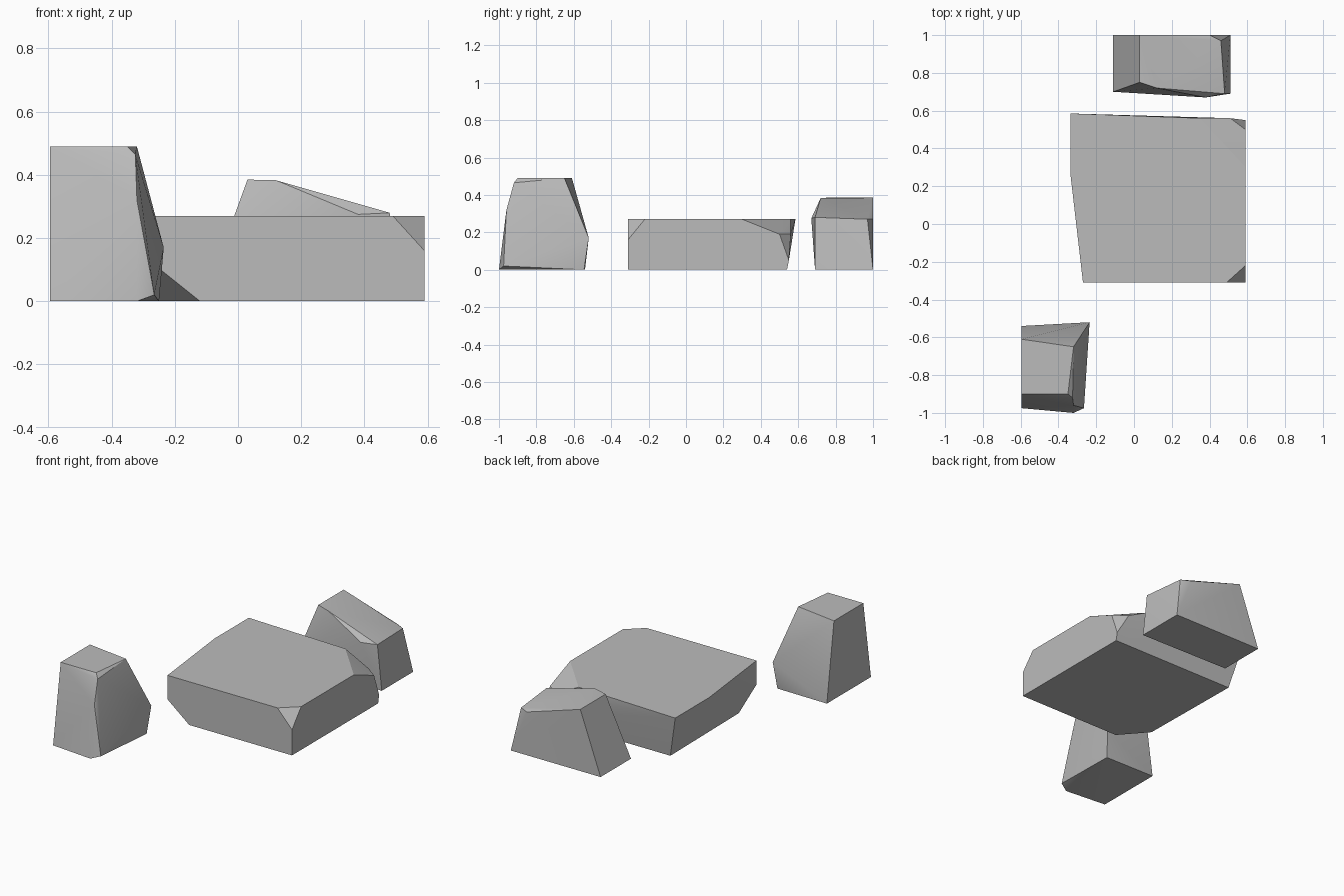
import bpy
import bmesh
import math

cube = bpy.data.objects.get("Cube")
if cube:
    bpy.data.objects.remove(cube, do_unlink=True)

stone = bpy.data.materials.new("stone_grey")
stone.use_nodes = True
GREY = (0.5, 0.5, 0.5, 1)
stone.diffuse_color = GREY
stone.node_tree.nodes["Principled BSDF"].inputs["Base Color"].default_value = GREY


def chiselled_rock(name, corners):
    """Wrap a faceted solid around its chiselled corners."""
    bm = bmesh.new()
    for corner in corners:
        bm.verts.new(corner)
    hull = bmesh.ops.convex_hull(bm, input=bm.verts[:])
    loose = {v for v in hull["geom_interior"] + hull["geom_unused"]
             if isinstance(v, bmesh.types.BMVert)}
    bmesh.ops.delete(bm, geom=list(loose), context='VERTS')
    bmesh.ops.dissolve_limit(bm, angle_limit=math.radians(1),
                             verts=bm.verts[:], edges=bm.edges[:])
    bmesh.ops.recalc_face_normals(bm, faces=bm.faces[:])
    mesh = bpy.data.meshes.new(name)
    bm.to_mesh(mesh)
    bm.free()
    mesh.materials.append(stone)
    rock = bpy.data.objects.new(name, mesh)
    bpy.context.collection.objects.link(rock)
    bpy.ops.object.select_all(action='DESELECT')
    rock.select_set(True)
    bpy.context.view_layer.objects.active = rock
    bpy.ops.object.shade_smooth_by_angle(angle=math.radians(30))
    return rock


# Broad flat slab with three chipped corners
TOP = 0.27
chiselled_rock("slab_rock", [
    # front side and its two chips
    (-.27, -.31, TOP), (.49, -.31, TOP), (.59, -.22, TOP), (.59, -.31, .16),
    (.59, -.31, 0), (-.12, -.31, 0), (-.27, -.31, .12), (-.26, -.15, 0),
    # left side
    (-.335, .25, TOP), (-.335, .585, TOP), (-.27, .54, 0),
    # back corner chip
    (.35, .56, TOP), (.59, .30, TOP), (.59, .50, .19),
    (.51, .56, .19), (.59, .55, .05), (.59, .54, 0),
])

# Tall upright rock
chiselled_rock("tall_rock", [
    # top
    (-.595, -.90, .49), (-.595, -.61, .49), (-.32, -.65, .49),
    (-.35, -.90, .49), (-.325, -.92, .465),
    # bulges on the front edge and back corner
    (-.32, -.96, .32), (-.235, -.52, .17),
    # base
    (-.595, -.975, 0), (-.32, -1, 0), (-.265, -.975, .02),
    (-.25, -.545, 0), (-.595, -.54, 0),
])

# Small wedge rock with a sloping top
chiselled_rock("wedge_rock", [
    # ridge
    (.03, .75, .385), (.03, 1, .385), (.12, .72, .383),
    # low end
    (.38, .67, .275), (.48, .69, .28), (.46, .97, .27), (.40, 1, .27),
    # base
    (-.11, .70, 0), (-.11, 1, 0), (.51, 1, 0), (.51, .69, 0),
])
